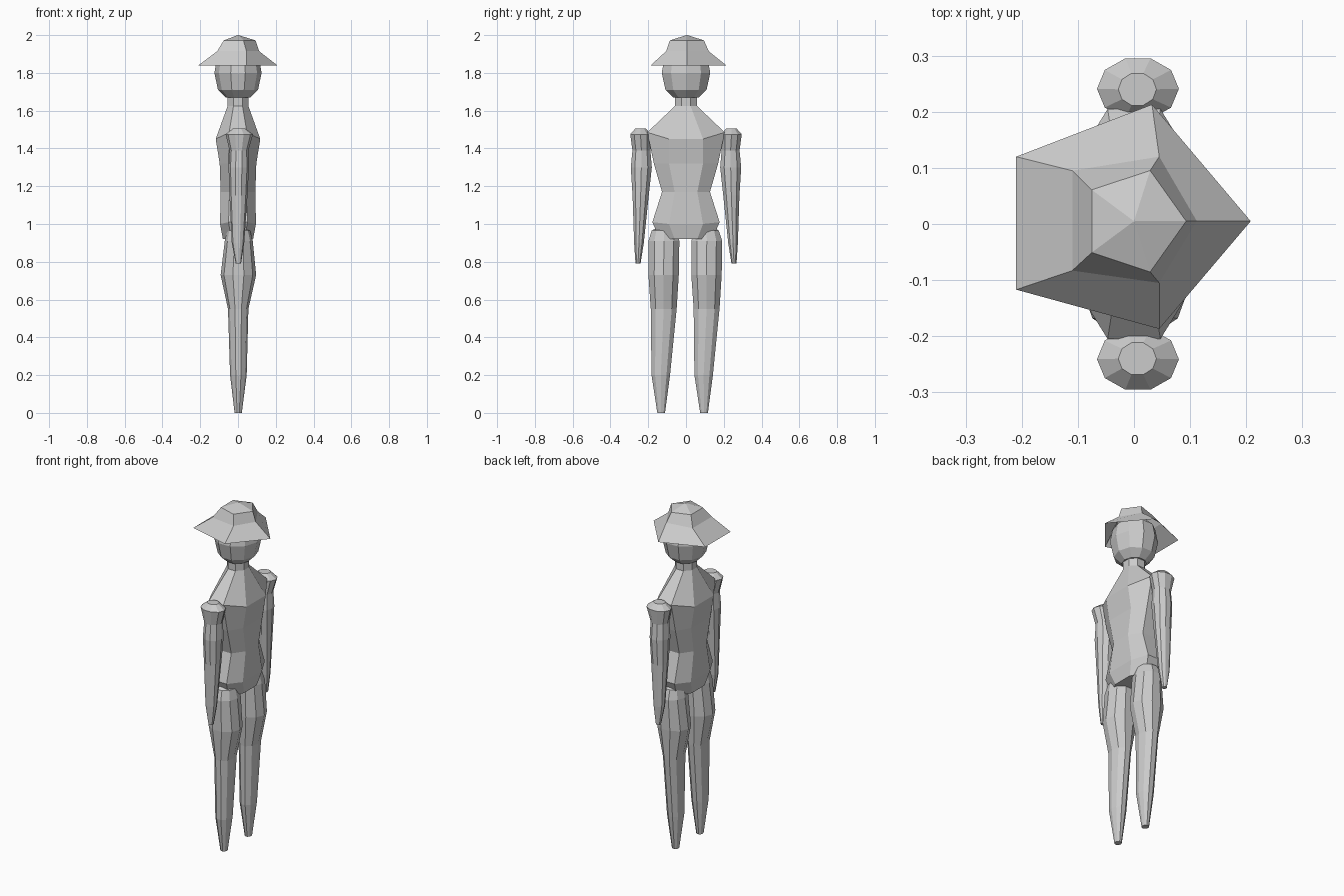
import bpy
import math


def loft(name, rings, cap_bottom=True, cap_top=True):
    """Skin a list of rings (each a list of points) into a flat-shaded mesh."""
    n = len(rings[0])
    verts = [p for ring in rings for p in ring]
    faces = []
    for k in range(len(rings) - 1):
        a, b = k * n, (k + 1) * n
        for i in range(n):
            j = (i + 1) % n
            faces.append((a + i, a + j, b + j, b + i))
    if cap_bottom:
        faces.append(tuple(reversed(range(n))))
    if cap_top:
        ring = rings[-1]
        top = len(verts) - n
        faces.append(tuple(range(top, top + n)))
    mesh = bpy.data.meshes.new(name)
    mesh.from_pydata(verts, [], faces)
    ob = bpy.data.objects.new(name, mesh)
    bpy.context.collection.objects.link(ob)
    return ob


def ellipse(cx, cy, rx, ry, z, n=10, turn=0.0):
    return [(cx + rx * math.cos(turn + math.tau * i / n),
             cy + ry * math.sin(turn + math.tau * i / n), z) for i in range(n)]


def span(x0, x1, y0, y1, z, n=10):
    """Elliptical ring fitted to an x range and a y range."""
    return ellipse((x0 + x1) / 2, (y0 + y1) / 2, (x1 - x0) / 2, (y1 - y0) / 2, z, n)


# Torso with neck: eight-sided rings, side points and chest points set apart
def body_ring(cx, cy, cz, sx, sy, sz):
    return [(cx, -cy, cz), (cx, cy, cz), (sx, sy, sz), (-sx, sy, sz),
            (-cx, cy, cz), (-cx, -cy, cz), (-sx, -sy, sz), (sx, -sy, sz)]


loft("torso", [body_ring(*r) for r in (
    (0.080, 0.06, 0.92, 0.035, 0.14, 0.92),
    (0.095, 0.09, 1.00, 0.050, 0.178, 1.01),
    (0.092, 0.06, 1.17, 0.045, 0.127, 1.17),
    (0.097, 0.09, 1.32, 0.050, 0.170, 1.32),
    (0.118, 0.09, 1.45, 0.047, 0.205, 1.485),
    (0.055, 0.024, 1.625, 0.024, 0.058, 1.625),
    (0.055, 0.024, 1.69, 0.024, 0.058, 1.69))])

# Head
loft("head", [ellipse(0, 0, r, r * 1.08, z) for r, z in (
    (0.065, 1.67), (0.106, 1.71), (0.125, 1.80), (0.112, 1.875), (0.065, 1.925))])

# Five-sided hat, open underneath
loft("hat", [
    [(0.208, 0.005, 1.84), (0.032, 0.213, 1.84), (-0.21, 0.12, 1.84),
     (-0.21, -0.117, 1.84), (0.045, -0.187, 1.84)],
    [(0.112, 0.005, 1.915), (0.045, 0.12, 1.915), (-0.11, 0.095, 1.915),
     (-0.11, -0.083, 1.915), (0.045, -0.105, 1.915)],
    ellipse(0, 0.005, 0.093, 0.095, 1.972, 5),
    ellipse(0, 0.005, 0.002, 0.002, 2.0, 5)], cap_bottom=False)

# Arms, mirrored left and right
for side, label in ((1, "right"), (-1, "left")):
    rings = [span(x0, x1, side * y0, side * y1, z) for x0, x1, y0, y1, z in (
        (-0.012, 0.016, 0.240, 0.268, 0.79),
        (-0.033, 0.033, 0.222, 0.276, 0.90),
        (-0.045, 0.050, 0.195, 0.285, 1.15),
        (-0.050, 0.058, 0.178, 0.295, 1.30),
        (-0.045, 0.055, 0.186, 0.286, 1.39),
        (-0.066, 0.080, 0.184, 0.298, 1.475),
        (-0.028, 0.040, 0.210, 0.270, 1.505))]
    if side < 0:
        rings = [list(reversed(r)) for r in rings]
    loft(label + "_arm", rings)

# Legs, one shape repeated sideways
for shift, label in ((0.0, "left"), (0.227, "right")):
    loft(label + "_leg", [span(x0, x1, y0 + shift, y1 + shift, z)
                          for x0, x1, y0, y1, z in (
        (-0.018, 0.020, -0.153, -0.110, 0.0),
        (-0.042, 0.046, -0.185, -0.082, 0.20),
        (-0.053, 0.055, -0.190, -0.046, 0.55),
        (-0.092, 0.096, -0.203, -0.034, 0.73),
        (-0.070, 0.078, -0.203, -0.031, 0.91),
        (-0.058, 0.064, -0.185, -0.050, 0.965),
        (-0.030, 0.034, -0.150, -0.085, 0.985))])
